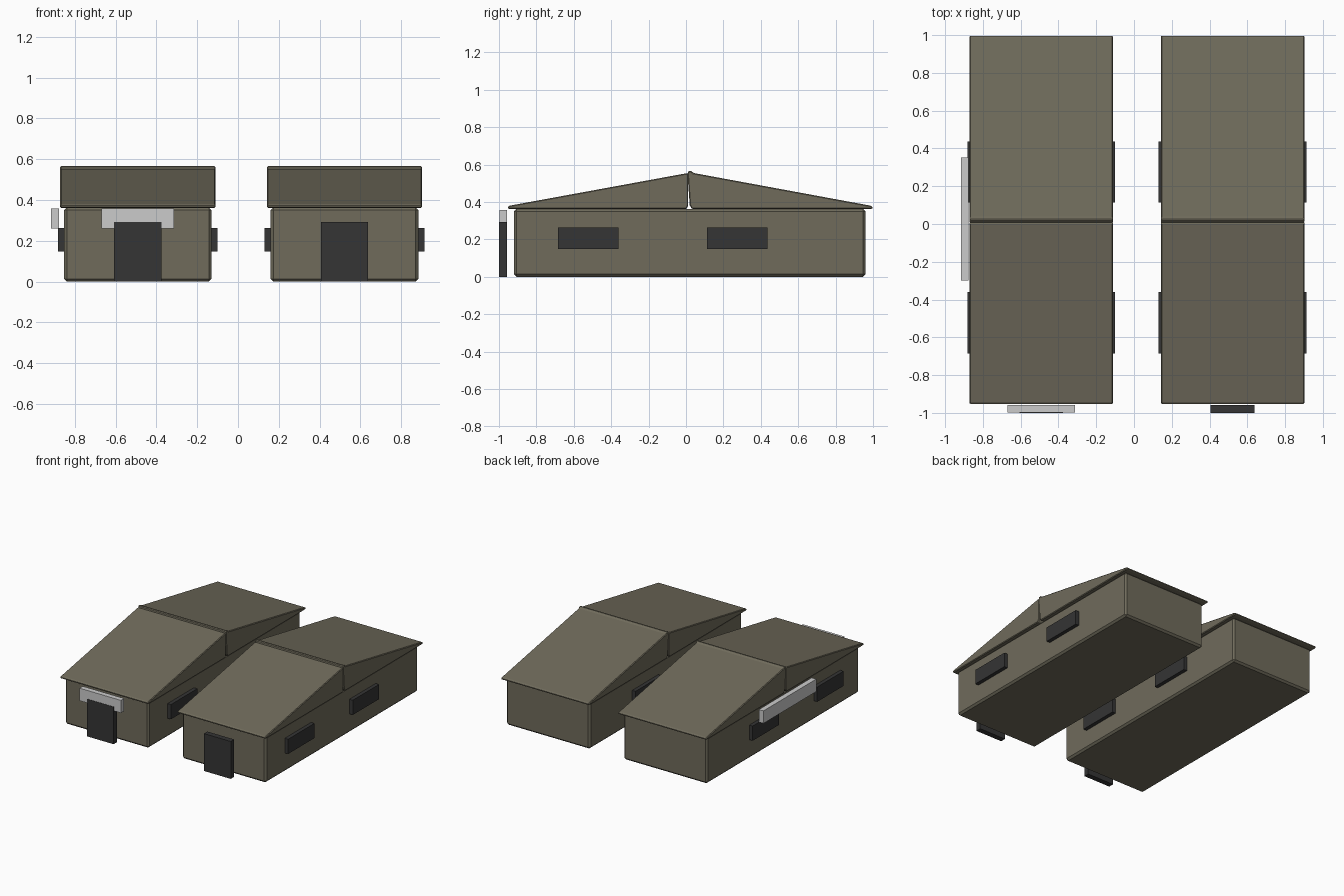
import bpy, bmesh

if "Cube" in bpy.data.objects:
    bpy.data.objects.remove(bpy.data.objects["Cube"])


def material(name, color):
    m = bpy.data.materials.new(name)
    m.diffuse_color = color
    m.use_nodes = True
    m.node_tree.nodes["Principled BSDF"].inputs["Base Color"].default_value = m.diffuse_color
    return m


OLIVE = material("olive", (0.16, 0.147, 0.105, 1))
DARK = material("dark", (0.035, 0.035, 0.035, 1))


def finish(name, bm, mat, bevel):
    bmesh.ops.recalc_face_normals(bm, faces=bm.faces)
    me = bpy.data.meshes.new(name)
    bm.to_mesh(me)
    bm.free()
    ob = bpy.data.objects.new(name, me)
    bpy.context.collection.objects.link(ob)
    if mat:
        me.materials.append(mat)
    if bevel:
        b = ob.modifiers.new("bevel", 'BEVEL')
        b.width = bevel
        b.segments = 1
        b.limit_method = 'ANGLE'
    return ob


def box(name, x, y, z, mat=None, bevel=0):
    bm = bmesh.new()
    bmesh.ops.create_cube(bm, size=1)
    for v in bm.verts:
        for i, (lo, hi) in enumerate((x, y, z)):
            v.co[i] = lo if v.co[i] < 0 else hi
    return finish(name, bm, mat, bevel)


def prism(name, x, profile, mat=None, bevel=0):
    # y-z profile swept along x
    bm = bmesh.new()
    face = bm.faces.new([bm.verts.new((x[0], y, z)) for y, z in profile])
    out = bmesh.ops.extrude_face_region(bm, geom=[face])
    for v in out["geom"]:
        if isinstance(v, bmesh.types.BMVert):
            v.co.x = x[1]
    return finish(name, bm, mat, bevel)


# Roof halves: thin eave rising to a steep seam in the middle
FRONT_ROOF = [(-0.946, 0.362), (-0.955, 0.37), (-0.946, 0.38),
              (0.004, 0.554), (0.012, 0.548), (0.012, 0.382), (0.002, 0.362)]
BACK_ROOF = [(0.99, 0.362), (1.0, 0.37), (0.99, 0.38), (0.036, 0.556),
             (0.033, 0.566), (0.012, 0.566), (0.008, 0.55), (0.02, 0.382), (0.032, 0.362)]

for side, cx in (("left", -0.491), ("right", 0.522)):
    # Walls and roof
    box(side + "_walls", (cx - 0.362, cx + 0.362), (-0.92, 0.96), (0, 0.364), OLIVE, 0.014)
    span = (cx - 0.38, cx + 0.38)
    prism(side + "_front_roof", span, FRONT_ROOF, OLIVE, 0.006)
    prism(side + "_back_roof", span, BACK_ROOF, OLIVE, 0.006)
    # Door standing just ahead of the front wall
    box(side + "_door", (cx - 0.116, cx + 0.116), (-1.0, -0.958), (0, 0.292), DARK)
    # Windows on both long walls
    for s in (-1, 1):
        xs = sorted((cx + s * 0.35, cx + s * 0.391))
        for n, ys in (("front", (-0.685, -0.36)), ("back", (0.113, 0.437))):
            wall = "inner" if s * cx < 0 else "outer"
            box(f"{side}_{wall}_{n}_window", xs, ys, (0.148, 0.263), DARK)

# Plain signs on the left building
box("front_sign", (-0.67, -0.313), (-0.998, -0.958), (0.26, 0.358))
box("side_sign", (-0.916, -0.876), (-0.3, 0.352), (0.26, 0.358))
